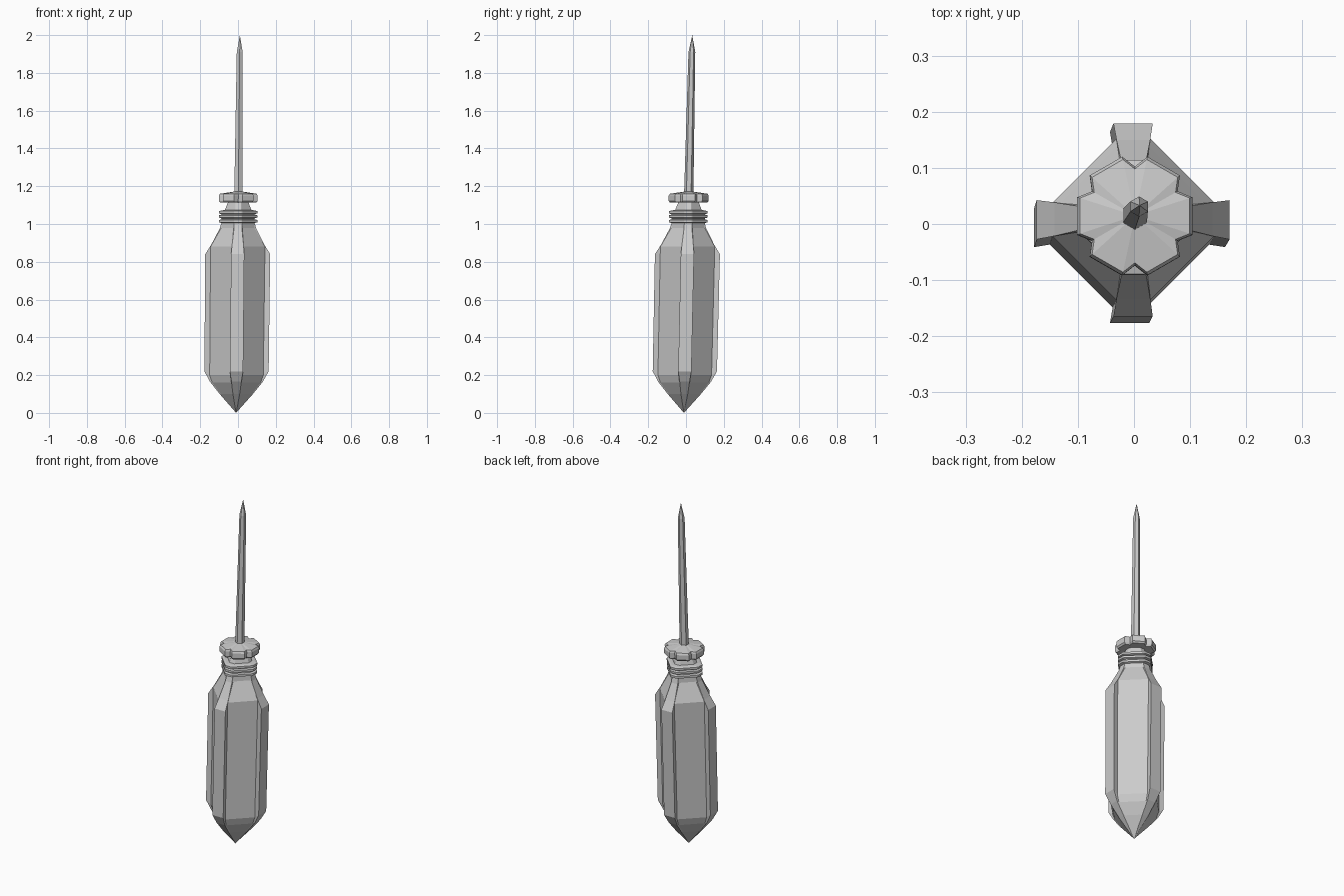
import bpy
from math import cos, sin, radians, pi

if "Cube" in bpy.data.objects:
    bpy.data.objects.remove(bpy.data.objects["Cube"])


def lean(x, y, z):
    # The whole tool leans slightly right and back
    return (x - 0.01 + 0.01 * z, y - 0.011 + 0.022 * z, z)


def loft(name, sections):
    """Skin equal-length rings of points; a one-point ring makes a tip."""
    verts, faces, rings = [], [], []
    for sec in sections:
        rings.append(list(range(len(verts), len(verts) + len(sec))))
        verts += [lean(*p) for p in sec]
    for a, b in zip(rings, rings[1:]):
        n = max(len(a), len(b))
        for i in range(n):
            j = (i + 1) % n
            if len(a) == 1:
                faces.append((a[0], b[j], b[i]))
            elif len(b) == 1:
                faces.append((a[i], a[j], b[0]))
            else:
                faces.append((a[i], a[j], b[j], b[i]))
    if len(rings[0]) > 1:
        faces.append(rings[0][::-1])
    if len(rings[-1]) > 1:
        faces.append(rings[-1])
    mesh = bpy.data.meshes.new(name)
    mesh.from_pydata(verts, [], faces)
    obj = bpy.data.objects.new(name, mesh)
    bpy.context.collection.objects.link(obj)
    return obj


def ribbed(rib, core, w_rib, w_core, z_rib, z_core):
    # Near-square core with a raised rib on each of its four corners
    quarter = [(core, -w_core, z_core), (rib, -w_rib, z_rib),
               (rib, w_rib, z_rib), (core, w_core, z_core)]
    out = []
    for k in range(4):
        c, s = cos(k * pi / 2), sin(k * pi / 2)
        out += [(x * c - y * s, x * s + y * c, z) for x, y, z in quarter]
    return out


def polygon(r, z, n, start=0):
    return [(r * cos(start + 2 * pi * i / n), r * sin(start + 2 * pi * i / n), z)
            for i in range(n)]


def lobed(scale, z):
    # Six-lobed outline with V notches
    out = []
    for k in range(6):
        for deg, r in ((-18, 0.108), (18, 0.108), (30, 0.088)):
            a = radians(60 * k + deg)
            out.append((scale * r * cos(a), scale * r * sin(a), z))
    return out


# Grip: pointed butt, long ribbed body, tapered shoulder
loft("handle", [
    [(0, 0, 0)],
    ribbed(0.088, 0.083, 0.018, 0.022, 0.10, 0.10),
    ribbed(0.140, 0.128, 0.026, 0.027, 0.165, 0.16),
    ribbed(0.170, 0.142, 0.035, 0.030, 0.22, 0.20),
    ribbed(0.172, 0.144, 0.035, 0.030, 0.84, 0.88),
    ribbed(0.141, 0.130, 0.030, 0.028, 0.89, 0.905),
    ribbed(0.097, 0.088, 0.021, 0.023, 0.975, 0.98),
    ribbed(0.088, 0.086, 0.020, 0.022, 1.005, 1.005),
])

# Neck: three thin rings, then a taper up to the collar
neck = []
for z in (1.005, 1.03, 1.052):
    for r, dz in ((0.088, 0.0), (0.102, 0.004), (0.102, 0.016), (0.088, 0.02)):
        neck.append(ribbed(r, r - 0.002, 0.018, 0.022, z + dz, z + dz))
for r, z in ((0.070, 1.074), (0.052, 1.12)):
    neck.append(ribbed(r, r - 0.002, 0.014, 0.017, z, z))
loft("neck", neck)

# Lobed collar with chamfered rims and a shallow domed top
loft("collar", [lobed(0.93, 1.113), lobed(1.0, 1.122), lobed(1.0, 1.15),
                lobed(0.95, 1.16), [(0, 0, 1.175)]])

# Six-sided shaft ending in a point
loft("shaft", [polygon(0.025, 1.12, 6, pi / 6), polygon(0.018, 1.91, 6, pi / 6),
               [(0, 0, 2.0)]])
